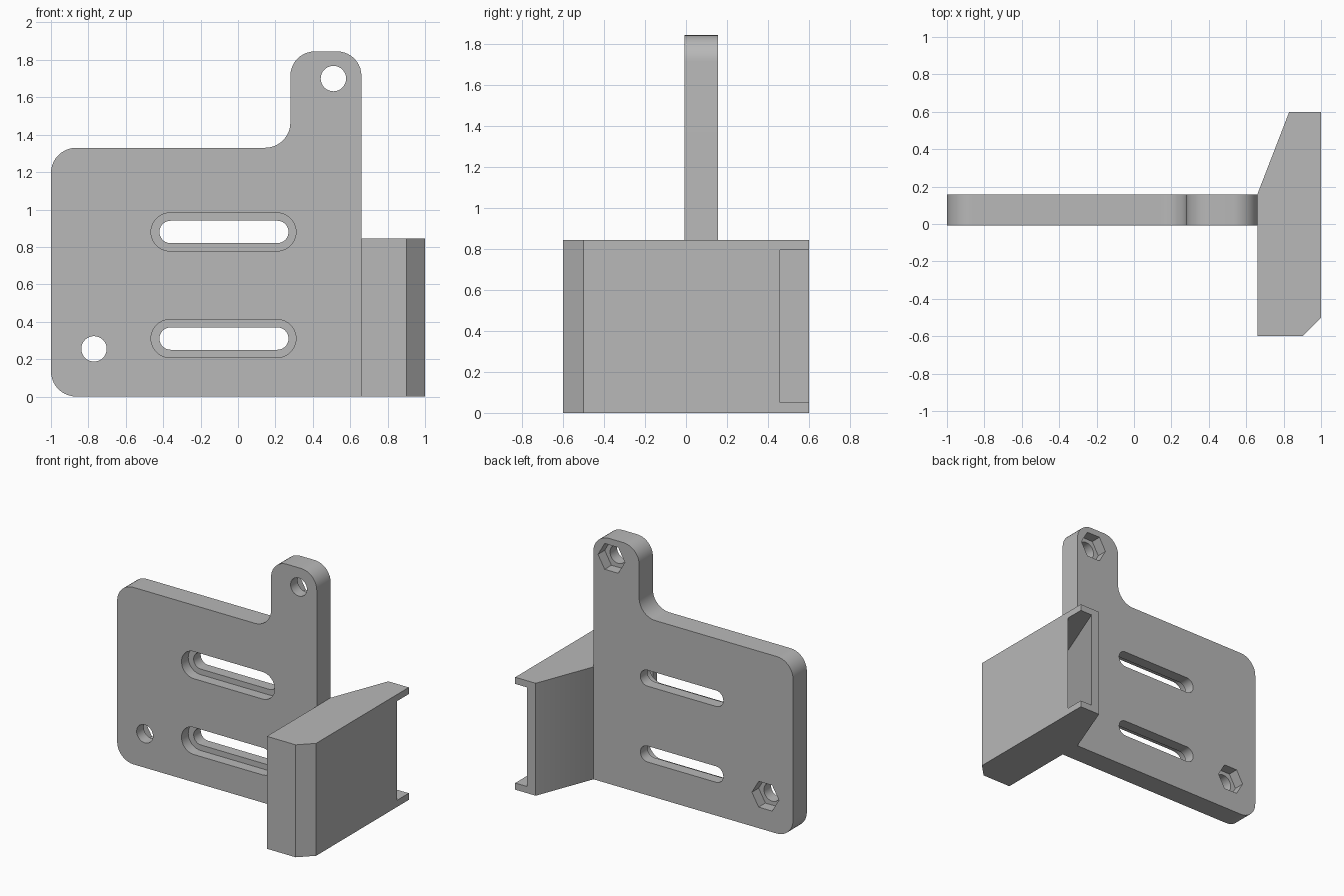
import bpy, bmesh, math
from mathutils import Vector

cube = bpy.data.objects.get("Cube")
if cube:
    bpy.data.objects.remove(cube, do_unlink=True)

grey = bpy.data.materials.new("light_grey_plastic")
grey.use_nodes = True
grey.diffuse_color = (0.48, 0.48, 0.48, 1)
grey.node_tree.nodes["Principled BSDF"].inputs["Base Color"].default_value = grey.diffuse_color


def rounded(corners, steps=10):
    """Outline from right-angled corners (a, b, radius)."""
    pts = []
    for i, (a, b, r) in enumerate(corners):
        p = Vector((a, b))
        if r == 0:
            pts.append(p)
            continue
        u = (Vector(corners[i - 1][:2]) - p).normalized()
        v = (Vector(corners[(i + 1) % len(corners)][:2]) - p).normalized()
        c = p + (u + v) * r
        for k in range(steps + 1):
            t = math.pi / 2 * k / steps
            pts.append(c - r * (v * math.cos(t) + u * math.sin(t)))
    return pts


def prism(name, outline, lo, hi, axis):
    """Extrude an outline from lo to hi along y (x, z outline) or z (x, y outline)."""
    bm = bmesh.new()
    place = (lambda p, d: (p[0], d, p[1])) if axis == "y" else (lambda p, d: (p[0], p[1], d))
    face = bm.faces.new([bm.verts.new(place(p, lo)) for p in outline])
    top = bmesh.ops.extrude_face_region(bm, geom=[face])["geom"]
    shift = Vector(place((0, 0), hi - lo))
    bmesh.ops.translate(bm, vec=shift, verts=[g for g in top if isinstance(g, bmesh.types.BMVert)])
    bmesh.ops.recalc_face_normals(bm, faces=bm.faces)
    mesh = bpy.data.meshes.new(name)
    bm.to_mesh(mesh)
    bm.free()
    mesh.materials.append(grey)
    obj = bpy.data.objects.new(name, mesh)
    bpy.context.collection.objects.link(obj)
    return obj


def cut(target, cutter):
    cutter.hide_render = True
    mod = target.modifiers.new("cut", "BOOLEAN")
    mod.operation = "DIFFERENCE"
    mod.solver = "EXACT"
    mod.object = cutter
    bpy.context.view_layer.objects.active = target
    bpy.ops.object.modifier_apply(modifier=mod.name)
    bpy.data.objects.remove(cutter, do_unlink=True)


def ngon(x, z, r, n):
    return [(x + r * math.cos(math.tau * i / n), z + r * math.sin(math.tau * i / n)) for i in range(n)]


def slot(x0, x1, z, r):
    return rounded([(x0, z - r, r), (x1, z - r, r), (x1, z + r, r), (x0, z + r, r)])


# Mounting plate with raised tab
FRONT, BACK = -0.007, 0.157
plate = prism("mounting_plate", rounded([
    (-1, 0, 0.135), (0.66, 0, 0), (0.66, 1.845, 0.13), (0.28, 1.845, 0.13),
    (0.28, 1.33, 0.135), (-1, 1.33, 0.135)]), FRONT, BACK, "y")

# Stepped adjustment slots, recessed from the front
for z in (0.31, 0.88):
    cut(plate, prism("slot_recess", slot(-0.465, 0.31, z, 0.102), FRONT - 0.1, FRONT + 0.08, "y"))
    cut(plate, prism("slot_through", slot(-0.42, 0.27, z, 0.06), FRONT - 0.1, BACK + 0.1, "y"))

# Bolt holes with hexagonal nut pockets at the back
for x, z in ((-0.77, 0.255), (0.51, 1.7)):
    cut(plate, prism("bolt_hole", ngon(x, z, 0.068, 32), FRONT - 0.1, BACK + 0.1, "y"))
    cut(plate, prism("nut_pocket", ngon(x, z, 0.112, 6), BACK - 0.08, BACK + 0.1, "y"))

# Air duct with side inlet and slanted rear outlet
duct = prism("air_duct", [(0.66, -0.6), (0.9, -0.6), (1, -0.5), (1, 0.6),
                          (0.83, 0.6), (0.66, 0.16)], 0, 0.845, "z")
cut(duct, prism("duct_passage", [
    (0.62, -0.55), (0.88, -0.55), (0.95, -0.48), (0.95, 0.335), (1.05, 0.585),
    (1.05, 0.7), (0.94, 0.7), (0.62, -0.1)], 0.05, 0.795, "z"))

# Smooth the curved walls only
for obj in (plate, duct):
    bpy.ops.object.select_all(action="DESELECT")
    obj.select_set(True)
    bpy.context.view_layer.objects.active = obj
    bpy.ops.object.shade_smooth_by_angle(angle=math.radians(30))
